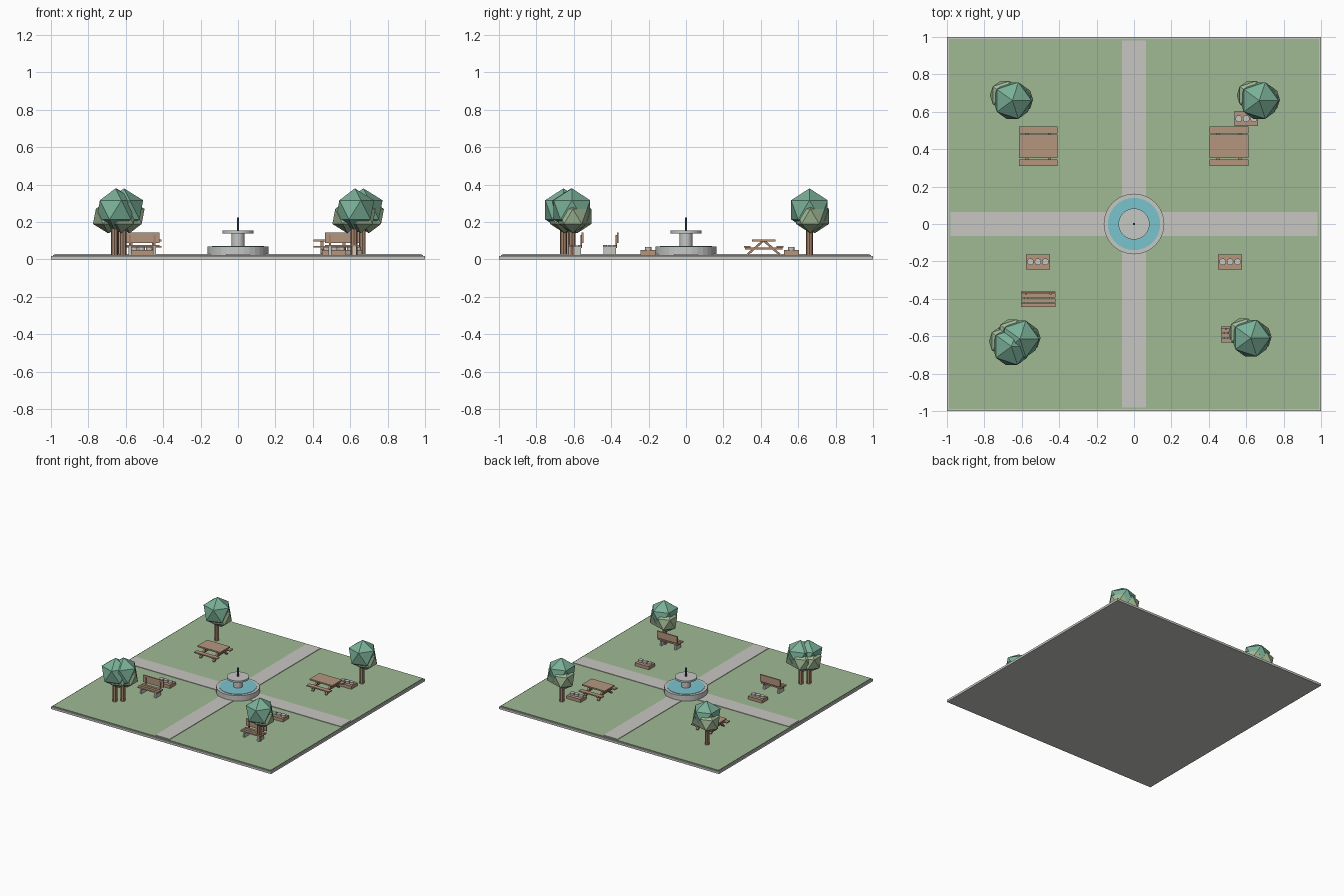
import bpy, bmesh, math
from mathutils import Matrix, Vector

if "Cube" in bpy.data.objects:
    bpy.data.objects.remove(bpy.data.objects["Cube"])


def mat(name, r, g, b):
    m = bpy.data.materials.new(name)
    lin = [(c / 255 / 12.92) if c < 11 else ((c / 255 + 0.055) / 1.055) ** 2.4 for c in (r, g, b)]
    m.use_nodes = True
    m.diffuse_color = (*lin, 1)
    m.node_tree.nodes["Principled BSDF"].inputs["Base Color"].default_value = (*lin, 1)
    return m


GRASS = mat("grass green", 160, 185, 148)
PATH = mat("path grey", 200, 198, 194)
STONE = mat("stone grey", 198, 200, 196)
WATER = mat("water blue", 122, 196, 206)
METAL = mat("dark metal", 72, 90, 102)
WOOD = mat("wood brown", 180, 150, 126)
BARK = mat("bark brown", 166, 132, 108)
LEAF = mat("leaf green", 122, 176, 152)
OLIVE = mat("olive leaf", 160, 184, 148)


def finish(name, bm, material, smooth=False):
    me = bpy.data.meshes.new(name)
    bm.to_mesh(me)
    bm.free()
    me.materials.append(material)
    ob = bpy.data.objects.new(name, me)
    bpy.context.collection.objects.link(ob)
    return ob


def add_box(bm, x, y, z, tilt=0):
    """Box from (min, max) ranges, optionally tilted about its own x axis."""
    lo, hi = Vector((x[0], y[0], z[0])), Vector((x[1], y[1], z[1]))
    m = Matrix.Translation((lo + hi) / 2) @ Matrix.Rotation(tilt, 4, "X")
    bmesh.ops.create_cube(bm, size=1, matrix=m @ Matrix.Diagonal((*(hi - lo), 1)))


def boxes(name, material, items):
    bm = bmesh.new()
    for item in items:
        add_box(bm, *item)
    return finish(name, bm, material)


def cylinders(name, material, r, z0, z1, places=((0, 0),), sides=32, r2=None):
    bm = bmesh.new()
    for x, y in places:
        bmesh.ops.create_cone(bm, cap_ends=True, segments=sides, radius1=r, radius2=r2 or r,
                              depth=z1 - z0, matrix=Matrix.Translation((x, y, (z0 + z1) / 2)))
    return finish(name, bm, material)


# Ground and crossing paths
TOP = 0.025
boxes("base_slab", STONE, [((-1, 1), (-1, 1), (0, 0.018))])
boxes("lawn", GRASS, [((-0.99, 0.99), (-0.99, 0.99), (0.018, TOP))])
boxes("path_across", PATH, [((-0.98, 0.98), (-0.065, 0.065), (TOP - 0.005, 0.029))])
boxes("path_along", PATH, [((-0.065, 0.065), (-0.98, 0.98), (TOP - 0.005, 0.0292))])

# Fountain: ring basin turned from a profile, then water, column, bowl and spout
bm = bmesh.new()
profile = [(0.14, TOP), (0.162, TOP), (0.162, 0.07), (0.14, 0.07)]
vs = [bm.verts.new((r, 0, z)) for r, z in profile]
es = [bm.edges.new((vs[i], vs[(i + 1) % 4])) for i in range(4)]
bmesh.ops.spin(bm, geom=vs + es, cent=(0, 0, 0), axis=(0, 0, 1), angle=math.tau, steps=32)
bmesh.ops.remove_doubles(bm, verts=bm.verts, dist=0.0005)
bmesh.ops.recalc_face_normals(bm, faces=bm.faces)
finish("fountain_basin", bm, STONE)
cylinders("fountain_water", WATER, 0.14, TOP, 0.073)
cylinders("fountain_column", STONE, 0.034, 0.07, 0.14, sides=16)
cylinders("fountain_bowl", STONE, 0.083, 0.14, 0.154)
cylinders("fountain_spout", METAL, 0.006, 0.154, 0.225, sides=8)

# Trees: trunk, one tall crown and two lower side clumps
for i, (x, y) in enumerate([(-0.655, 0.66), (0.665, 0.66), (-0.66, -0.655),
                            (-0.615, -0.615), (0.62, -0.61)]):
    cylinders(f"trunk_{i}", BARK, 0.018, TOP, 0.2, [(x, y)], sides=8)
    for part, material, r, off in (("crown", LEAF, 0.115, (0.005, 0, 0.265)),
                                   ("left_clump", OLIVE, 0.09, (0.035, 0.005, 0.23)),
                                   ("right_clump", OLIVE, 0.09, (-0.035, 0.028, 0.23))):
        bm = bmesh.new()
        bmesh.ops.create_icosphere(bm, subdivisions=1, radius=r,
                                   matrix=Matrix.Translation((x + off[0], y + off[1], off[2])))
        finish(f"{part}_{i}", bm, material)

# Picnic tables: plank top, two seats, crossing splayed legs and seat beams
for side, x in (("right", -0.512), ("left", 0.508)):
    y = 0.415
    w = (x - 0.103, x + 0.103)
    boxes(f"{side}_table_top", WOOD, [(w, (y - 0.063, y + 0.063), (0.096, 0.107))])
    boxes(f"{side}_table_seats", WOOD,
          [(w, (y + s * 0.087 - 0.018, y + s * 0.087 + 0.018), (0.063, 0.072)) for s in (-1, 1)])
    legs = []
    for lx in (x - 0.06, x + 0.06):
        span = (lx - 0.008, lx + 0.008)
        legs.append((span, (y - 0.1, y + 0.1), (0.054, 0.063)))
        for s in (-1, 1):
            cy = y + s * 0.045
            legs.append((span, (cy - 0.054, cy + 0.054), (0.056, 0.068), -s * 0.72))
    boxes(f"{side}_table_legs", BARK, legs)

# Benches: slatted seat, back boards on posts, block legs
for side, x, y in (("right", -0.512, -0.4), ("left", 0.557, -0.588)):
    w = (x - 0.092, x + 0.092)
    boxes(f"{side}_bench_seat", WOOD,
          [(w, (y + d - 0.0105, y + d + 0.0105), (0.068, 0.078)) for d in (-0.034, -0.008, 0.018)])
    boxes(f"{side}_bench_back", WOOD, [(w, (y + 0.03, y + 0.04), (0.088, 0.145))])
    boxes(f"{side}_bench_legs", STONE,
          [((x + d - 0.008, x + d + 0.008), (y - 0.04, y + 0.026), (TOP, 0.068)) for d in (-0.065, 0.065)])
    boxes(f"{side}_bench_posts", BARK,
          [((x + d - 0.005, x + d + 0.005), (y + 0.024, y + 0.031), (0.06, 0.13)) for d in (-0.065, 0.065)])

# Planters: wooden boxes each holding three round pots
for i, (x, y) in enumerate([(-0.514, -0.202), (0.514, -0.202), (0.6, 0.563)]):
    boxes(f"planter_{i}", WOOD, [((x - 0.064, x + 0.064), (y - 0.04, y + 0.04), (TOP, 0.05))])
    cylinders(f"pots_{i}", STONE, 0.018, 0.05, 0.066,
              [(x + d, y) for d in (-0.04, 0, 0.04)], sides=12)
